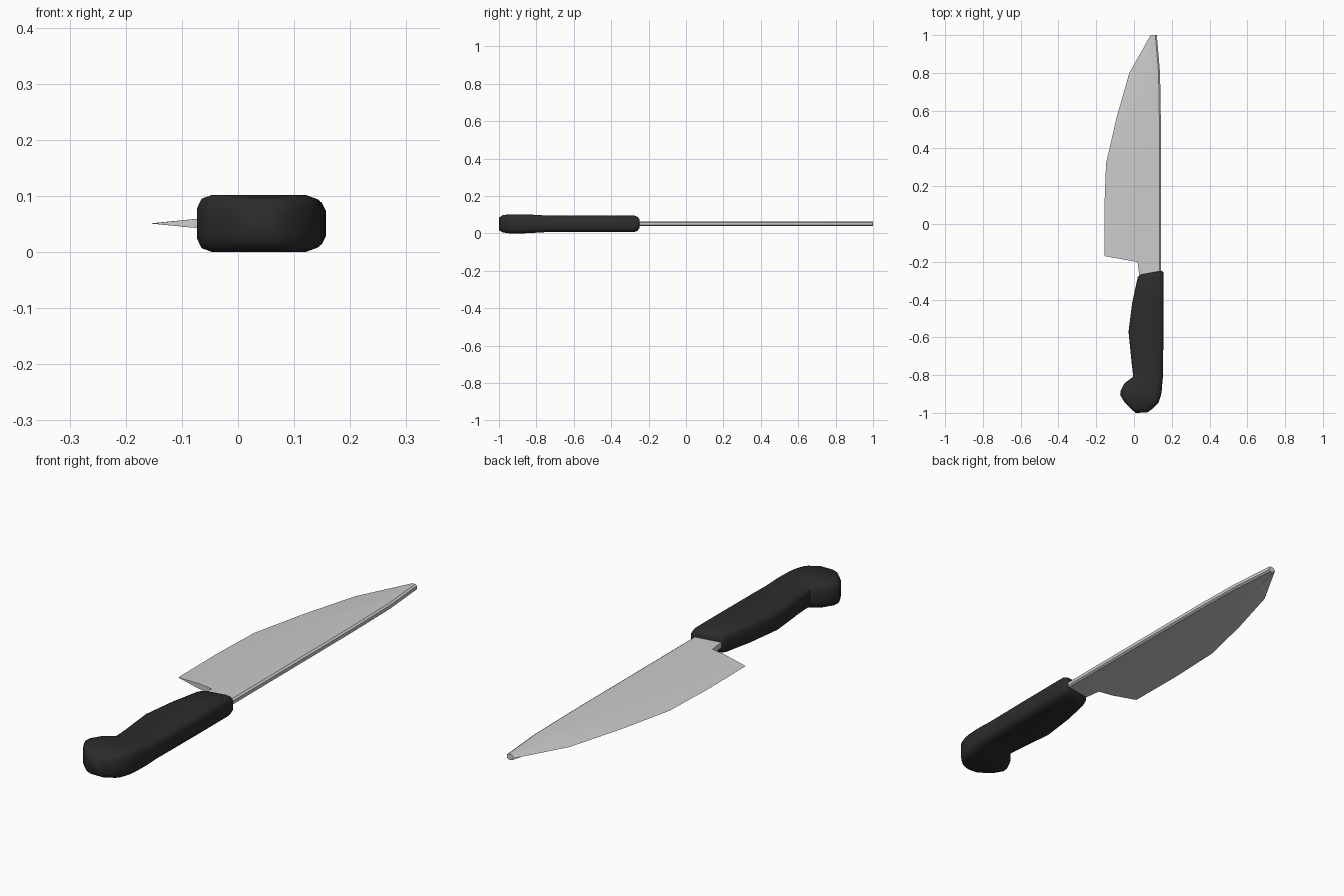
import bpy, bmesh, math

if "Cube" in bpy.data.objects:
    bpy.data.objects.remove(bpy.data.objects["Cube"])

ZC = 0.051  # mid-plane height of the knife


def loft(name, rings, angle, color=None):
    """Skin a list of equal-length point rings and cap both ends."""
    bm = bmesh.new()
    vr = [[bm.verts.new(p) for p in ring] for ring in rings]
    n = len(vr[0])
    for a, b in zip(vr, vr[1:]):
        for i in range(n):
            bm.faces.new((a[i], a[(i + 1) % n], b[(i + 1) % n], b[i]))
    bm.faces.new(vr[0])
    bm.faces.new(vr[-1])
    bmesh.ops.recalc_face_normals(bm, faces=bm.faces[:])
    me = bpy.data.meshes.new(name)
    bm.to_mesh(me)
    bm.free()
    ob = bpy.data.objects.new(name, me)
    bpy.context.collection.objects.link(ob)
    if color:
        mat = bpy.data.materials.new(name + "_material")
        mat.diffuse_color = color
        mat.use_nodes = True
        mat.node_tree.nodes["Principled BSDF"].inputs["Base Color"].default_value = mat.diffuse_color
        me.materials.append(mat)
    bpy.ops.object.select_all(action='DESELECT')
    ob.select_set(True)
    bpy.context.view_layer.objects.active = ob
    bpy.ops.object.shade_smooth_by_angle(angle=math.radians(angle))
    return ob


# Blade: wedge section with cutting edge, bevel ridge and chamfered spine
def blade_ring(edge, ridge, spine, y, slant=0.0):
    def at(x, dz):
        return (x, y - slant * (x - edge), ZC + dz)
    s = spine - 0.008
    top = [(ridge, 0.011), (s, 0.0125), (spine, 0.007)]
    return ([at(edge, 0.0)] + [at(x, z) for x, z in top]
            + [at(x, -z) for x, z in reversed(top)])


blade_stations = [  # edge x, ridge x, spine x, y, heel slant
    (-0.155, -0.045, 0.142, -0.17, 0.18),
    (-0.157, -0.045, 0.142, 0.08, 0),
    (-0.148, -0.038, 0.142, 0.32, 0),
    (-0.093, 0.0, 0.142, 0.56, 0),
    (-0.025, 0.045, 0.138, 0.80, 0),
    (0.088, 0.098, 0.121, 1.0, 0),
]
loft("blade", [blade_ring(*s) for s in blade_stations], 30)

# Tang joining blade and handle
tang = []
for x0, y in ((0.035, -0.32), (0.018, -0.195)):
    tang.append([(x0, y, ZC + 0.0115), (0.134, y, ZC + 0.0125),
                 (0.142, y, ZC + 0.007), (0.142, y, ZC - 0.007),
                 (0.134, y, ZC - 0.0125), (x0, y, ZC - 0.0115)])
loft("tang", tang, 30)


# Handle: rounded-rectangle sections, swelling to a hooked butt
def handle_ring(xl, xr, yl, yr, half):
    w = xr - xl
    cx, cz = min(0.027, w * 0.35), min(0.024, half * 0.5)
    ring = []
    for sx, sz, start in ((1, 1, 0), (-1, 1, 90), (-1, -1, 180), (1, -1, 270)):
        for step in (0, 45, 90):
            a = math.radians(start + step)
            x = (xr - cx if sx > 0 else xl + cx) + cx * math.cos(a)
            z = sz * (half - cz) + cz * math.sin(a)
            ring.append((x, yl + (yr - yl) * (x - xl) / w, ZC + z))
    return ring


handle_stations = [  # left x, right x, left y, right y, half thickness
    (0.01, 0.07, -1.0, -0.998, 0.034),
    (-0.015, 0.098, -0.98, -0.978, 0.046),
    (-0.05, 0.13, -0.945, -0.945, 0.051),
    (-0.073, 0.142, -0.905, -0.91, 0.051),
    (-0.07, 0.147, -0.88, -0.88, 0.051),
    (-0.05, 0.15, -0.843, -0.84, 0.05),
    (-0.004, 0.153, -0.808, -0.81, 0.048),
    (-0.012, 0.154, -0.74, -0.74, 0.044),
    (-0.029, 0.156, -0.57, -0.57, 0.044),
    (-0.01, 0.157, -0.42, -0.42, 0.044),
    (0.016, 0.157, -0.298, -0.27, 0.044),
    (0.021, 0.156, -0.28, -0.255, 0.038),
    (0.034, 0.146, -0.268, -0.248, 0.028),
]
loft("handle", [handle_ring(*s) for s in handle_stations], 50,
     (0.025, 0.025, 0.025, 1.0))
